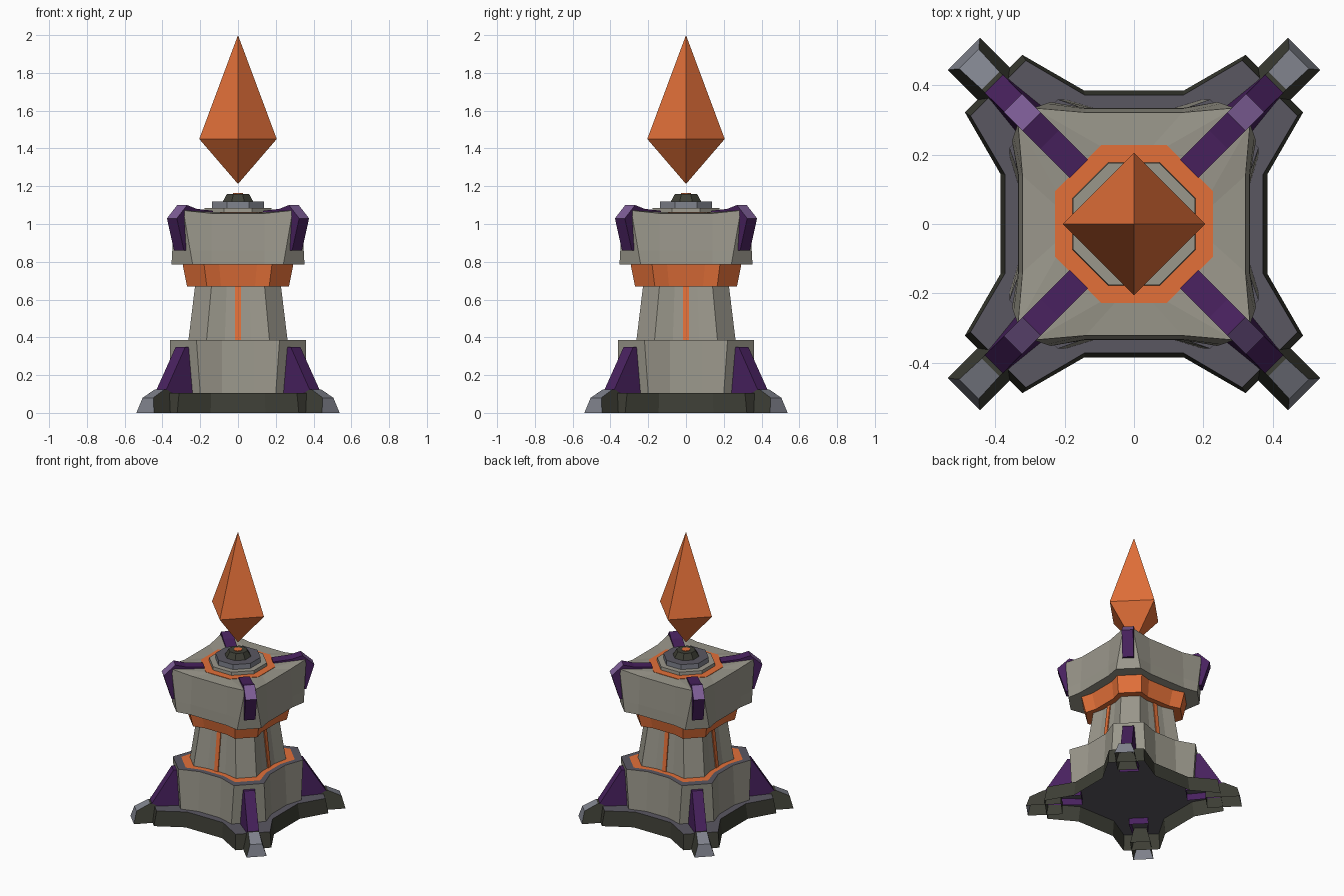
import bpy, bmesh, math
from mathutils import Matrix

if "Cube" in bpy.data.objects:
    bpy.data.objects.remove(bpy.data.objects["Cube"])


def srgb(r, g, b):
    f = lambda c: (c / 255 / 12.92) if c < 11 else ((c / 255 + 0.055) / 1.055) ** 2.4
    return (f(r), f(g), f(b), 1.0)


def material(name, *rgb):
    m = bpy.data.materials.new(name)
    m.diffuse_color = srgb(*rgb)
    m.use_nodes = True
    m.node_tree.nodes["Principled BSDF"].inputs["Base Color"].default_value = m.diffuse_color
    return m


STONE = material("light stone", 154, 151, 139)
DARK = material("dark stone", 61, 62, 53)
SLATE = material("slate", 90, 87, 97)
STEEL = material("pale steel", 128, 131, 141)
ORANGE = material("orange", 227, 112, 57)
PURPLE = material("purple", 72, 33, 94)
LILAC = material("light purple", 125, 93, 150)


def finish(name, bm, mats):
    bmesh.ops.recalc_face_normals(bm, faces=bm.faces)
    me = bpy.data.meshes.new(name)
    bm.to_mesh(me)
    bm.free()
    for m in mats:
        me.materials.append(m)
    ob = bpy.data.objects.new(name, me)
    bpy.context.collection.objects.link(ob)
    return ob


def star(a, b, c, d, z_mid, z_corner):
    """Square plan with chamfered corners and pinched sides (16 points)."""
    side = [(-c, -d, z_corner), (-a, -b, z_mid), (a, -b, z_mid), (c, -d, z_corner)]
    pts = []
    for k in range(4):
        co, si = [(1, 0), (0, 1), (-1, 0), (0, -1)][k]
        pts += [(x * co - y * si, x * si + y * co, z) for x, y, z in side]
    return pts


def loft(name, rings, mats):
    """mats: bottom cap (None leaves it open), one per band, top cap."""
    bm = bmesh.new()
    loops = [[bm.verts.new(p) for p in r] for r in rings]
    slots = list(dict.fromkeys(m for m in mats if m))
    n = len(loops[0])
    if mats[0]:
        bm.faces.new(loops[0][::-1]).material_index = slots.index(mats[0])
    for lo, hi, m in zip(loops, loops[1:], mats[1:]):
        for i in range(n):
            j = (i + 1) % n
            bm.faces.new((lo[i], lo[j], hi[j], hi[i])).material_index = slots.index(m)
    bm.faces.new(loops[-1]).material_index = slots.index(mats[-1])
    return finish(name, bm, slots)


def octagon(r, z):
    R = r / math.cos(math.pi / 8)
    return [(R * math.cos(t), R * math.sin(t), z)
            for t in (math.pi / 8 + k * math.pi / 4 for k in range(8))]


def radial(name, profile, mats, start=45, rule=lambda n: False, hollow=False):
    """Prism from (radius, z, half width) points, repeated four times round z.
    hollow leaves out the first profile edge (the underside)."""
    bm = bmesh.new()
    L = [bm.verts.new((r, -w, z)) for r, z, w in profile]
    R = [bm.verts.new((r, w, z)) for r, z, w in profile]
    bm.faces.new(L)
    bm.faces.new(R[::-1])
    for i in range(int(hollow), len(L)):
        j = (i + 1) % len(L)
        bm.faces.new((L[i], R[i], R[j], L[j]))
    bmesh.ops.recalc_face_normals(bm, faces=bm.faces)
    for f in bm.faces:
        f.material_index = int(rule(f.normal))
    first = finish(name + "_1", bm, mats)
    for k in range(4):
        ob = first
        if k:
            ob = bpy.data.objects.new(f"{name}_{k + 1}", first.data)
            bpy.context.collection.objects.link(ob)
        ob.matrix_world = Matrix.Rotation(math.radians(start + 90 * k), 4, 'Z')


# Base plinth, open underneath
loft("plinth", [star(.145, .386, .322, .488, 0, 0),
                star(.142, .372, .312, .472, .105, .105)],
     [None, DARK, SLATE])

# Lower body with slate rim and orange inlay on top
loft("lower_body", [star(.085, .325, .20, .36, .106, .106),
                    star(.085, .312, .22, .36, .385, .385),
                    star(.080, .277, .195, .312, .385, .385)],
     [None, STONE, SLATE, ORANGE])

# Tapered column
loft("column", [star(.07, .243, .167, .263, .38, .38),
                star(.06, .208, .140, .227, .675, .675)],
     [STONE, STONE, STONE])
radial("column_stripe", [(.235, .386, .015), (.249, .386, .015),
                         (.215, .67, .015), (.20, .67, .015)], [ORANGE], start=0)

# Orange collar
loft("collar", [star(.09, .248, .165, .270, .67, .67),
                star(.10, .270, .180, .293, .787, .787)],
     [ORANGE, ORANGE, ORANGE])

# Flared head with raised corners
loft("head", [star(.14, .335, .24, .352, .785, .785),
              star(.14, .333, .253, .348, .86, .86),
              star(.14, .322, .29, .335, 1.056, 1.072),
              star(.05, .222, .092, .222, 1.06, 1.06)],
     [STONE] * 5)

# Stepped pedestal on the head
loft("pedestal_inlay", [octagon(.228, 1.057), octagon(.228, 1.063)], [ORANGE] * 3)
loft("pedestal_step", [octagon(.178, 1.06), octagon(.176, 1.085)], [STONE] * 3)
loft("pedestal_disc", [octagon(.138, 1.08), octagon(.138, 1.12)], [SLATE, STEEL, SLATE])
loft("pedestal_nozzle", [octagon(.08, 1.12), octagon(.058, 1.16)], [DARK] * 3)
loft("nozzle_light", [octagon(.026, 1.158), octagon(.026, 1.164)], [ORANGE] * 3)

# Corner feet, hollow underneath
radial("foot", [(.47, 0, .066), (.695, 0, .066), (.674, .08, .040),
                (.585, .125, .036), (.47, .125, .036)], [DARK, STEEL],
       rule=lambda n: n.x > .3, hollow=True)

# Purple buttress fins between the feet and the body
radial("buttress", [(.34, .06, .064), (.60, .06, .037), (.588, .10, .037), (.43, .350, .036),
                    (.34, .350, .046)], [PURPLE], hollow=True)

# Purple claws gripping the head corners
radial("claw", [(.225, 1.05, .037), (.225, 1.07, .037), (.345, 1.08, .037), (.418, 1.10, .037),
                (.495, 1.03, .037), (.442, .86, .037), (.39, .86, .037), (.40, 1.04, .037)],
       [PURPLE, LILAC], rule=lambda n: n.x > .3 and n.z > .3)

# Floating crystal
bm = bmesh.new()
ring = [bm.verts.new(p) for p in ((.205, 0, 1.45), (0, .205, 1.45), (-.205, 0, 1.45), (0, -.205, 1.45))]
top, low = bm.verts.new((0, 0, 2)), bm.verts.new((0, 0, 1.212))
for i in range(4):
    bm.faces.new((ring[i], ring[(i + 1) % 4], top))
    bm.faces.new((ring[(i + 1) % 4], ring[i], low))
finish("crystal", bm, [ORANGE])
